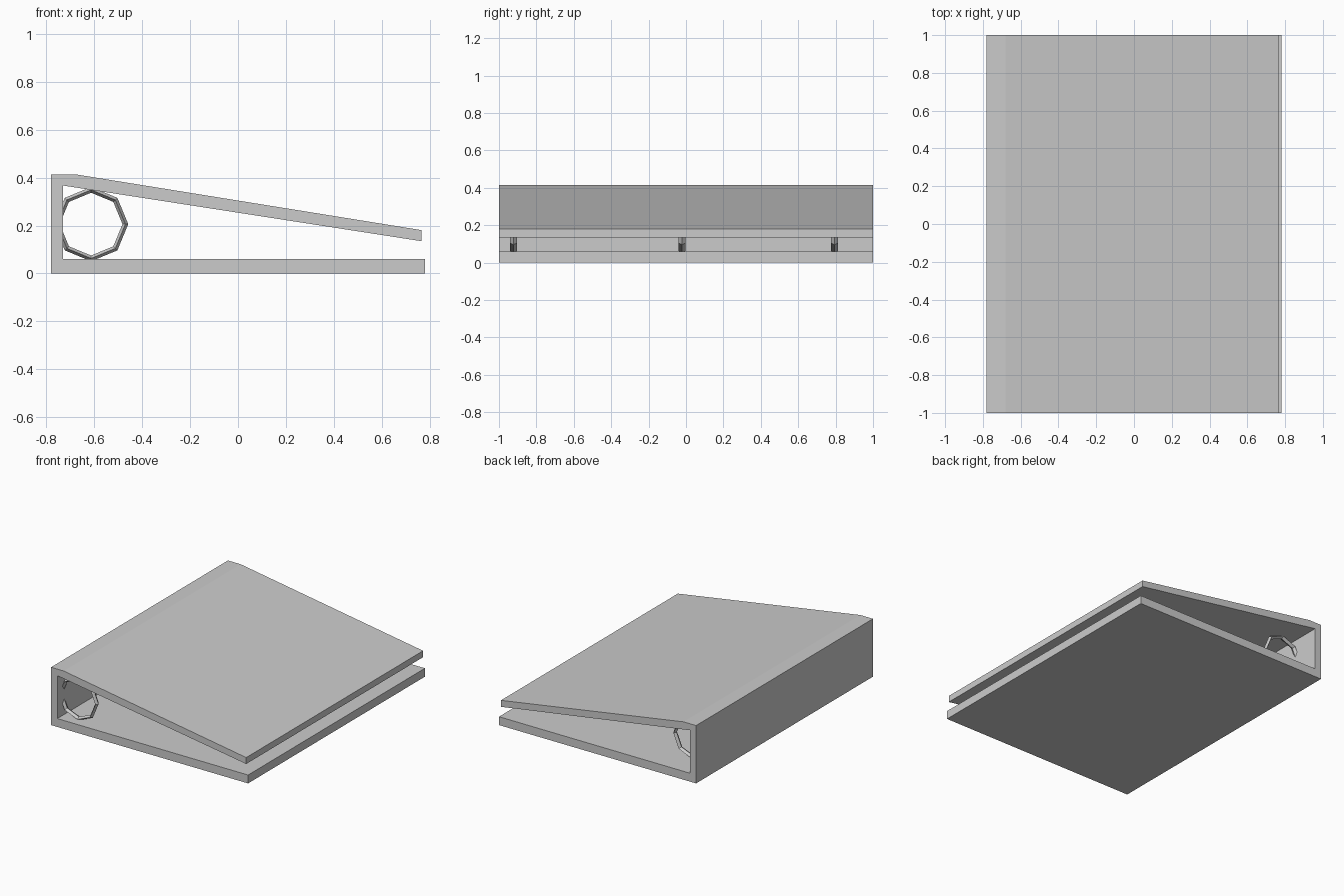
import bpy, bmesh
from math import cos, sin, tau

if "Cube" in bpy.data.objects:
    bpy.data.objects.remove(bpy.data.objects["Cube"])


def make_object(name, bm):
    bmesh.ops.recalc_face_normals(bm, faces=bm.faces)
    mesh = bpy.data.meshes.new(name)
    bm.to_mesh(mesh)
    bm.free()
    obj = bpy.data.objects.new(name, mesh)
    bpy.context.collection.objects.link(obj)
    return obj


# Folded cover: base board, spine and sloping lid in one side profile (x, z)
profile = [(-0.78, 0), (0.78, 0), (0.78, 0.06), (-0.73, 0.06), (-0.73, 0.367),
           (0.765, 0.135), (0.765, 0.181), (-0.68, 0.414), (-0.78, 0.414)]
bm = bmesh.new()
face = bm.faces.new([bm.verts.new((x, -1, z)) for x, z in profile])
side = bmesh.ops.extrude_face_region(bm, geom=[face])
bmesh.ops.translate(bm, vec=(0, 2, 0),
                    verts=[v for v in side["geom"] if isinstance(v, bmesh.types.BMVert)])
make_object("binder_cover", bm)


# Octagonal ring with a diamond cross-section, its back sunk into the spine
def ring(name, y, sides=8, radius=0.143, thick=0.012, half_width=0.019):
    bm = bmesh.new()
    section = [(thick, 0), (0, half_width), (-thick, 0), (0, -half_width)]
    loops = []
    for i in range(sides):
        a = tau * i / sides
        loops.append([bm.verts.new((-0.613 + (radius + dr) * cos(a), y + dy,
                                    0.206 + (radius + dr) * sin(a)))
                      for dr, dy in section])
    for i in range(sides):
        p, q = loops[i], loops[(i + 1) % sides]
        for j in range(4):
            k = (j + 1) % 4
            bm.faces.new((p[j], p[k], q[k], q[j]))
    make_object(name, bm)


for name, y in (("front_ring", -0.923), ("middle_ring", -0.021), ("back_ring", 0.794)):
    ring(name, y)
